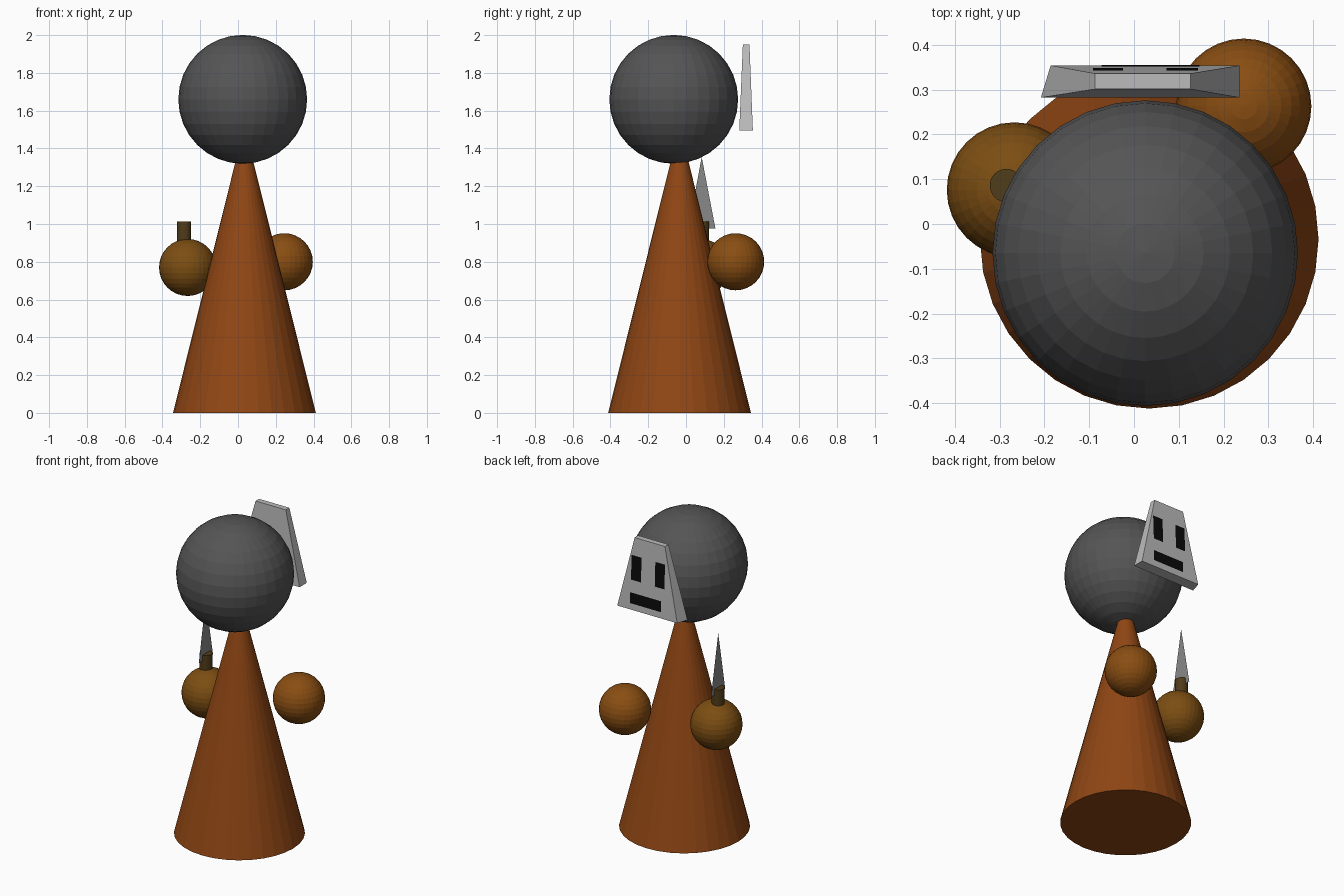
import bpy, bmesh

if "Cube" in bpy.data.objects:
    bpy.data.objects.remove(bpy.data.objects["Cube"])


def paint(obj, name, rgb):
    mat = bpy.data.materials.get(name) or bpy.data.materials.new(name)
    mat.diffuse_color = (*rgb, 1)
    mat.use_nodes = True
    mat.node_tree.nodes["Principled BSDF"].inputs["Base Color"].default_value = mat.diffuse_color
    obj.data.materials.append(mat)
    return obj


def ball(name, loc, radius):
    bpy.ops.mesh.primitive_uv_sphere_add(segments=32, ring_count=16, radius=radius, location=loc)
    obj = bpy.context.object
    obj.name = name
    return obj


def mesh(name, verts, faces):
    me = bpy.data.meshes.new(name)
    me.from_pydata(verts, [], faces)
    bm = bmesh.new()
    bm.from_mesh(me)
    bmesh.ops.recalc_face_normals(bm, faces=bm.faces)
    bm.to_mesh(me)
    bm.free()
    obj = bpy.data.objects.new(name, me)
    bpy.context.collection.objects.link(obj)
    return obj


# Conical body, its tip hidden in the head
bpy.ops.mesh.primitive_cone_add(vertices=32, radius1=0.378, radius2=0, depth=1.52,
                                location=(0.034, -0.034, 0.76))
body = bpy.context.object
body.name = "body"
paint(body, "robe_brown", (0.28, 0.062, 0.007))

# Head and floating hands
paint(ball("head", (0.025, -0.065, 1.66), 0.341), "head_grey", (0.09, 0.09, 0.09))
paint(ball("empty_hand", (0.245, 0.263, 0.80), 0.151), "hand_orange", (0.25, 0.075, 0.006))
paint(ball("knife_hand", (-0.267, 0.076, 0.77), 0.151), "hand_brown", (0.2, 0.075, 0.006))

# Knife: handle and flat triangular blade
bpy.ops.mesh.primitive_cylinder_add(vertices=32, radius=0.037, depth=0.2,
                                    location=(-0.285, 0.086, 0.912))
handle = bpy.context.object
handle.name = "knife_handle"
paint(handle, "handle_brown", (0.08, 0.045, 0.01))
blade = mesh("knife_blade",
             [(-0.285, 0.013, 0.975), (-0.285, 0.156, 0.975), (-0.285, 0.083, 1.355)],
             [(0, 1, 2)])
paint(blade, "blade_grey", (0.25, 0.25, 0.25))

# Tapered mask behind the head, wider at the bottom
mask = mesh("mask",
            [(-0.208, 0.282, 1.495), (0.236, 0.282, 1.495), (0.236, 0.354, 1.495), (-0.186, 0.354, 1.495),
             (-0.087, 0.301, 1.95), (0.126, 0.301, 1.95), (0.126, 0.336, 1.95), (-0.087, 0.336, 1.95)],
            [(0, 1, 2, 3), (4, 5, 6, 7), (0, 1, 5, 4), (1, 2, 6, 5), (2, 3, 7, 6), (3, 0, 4, 7)])
paint(mask, "mask_grey", (0.5, 0.5, 0.5))


# Black eyes and mouth lying on the sloped mask face
def face_y(z):
    return 0.354 - 0.018 * (z - 1.495) / 0.455 + 0.002


for name, x0, x1, z0, z1 in [("left_eye", -0.092, -0.024, 1.683, 1.838),
                             ("right_eye", 0.073, 0.143, 1.683, 1.838),
                             ("mouth", -0.072, 0.146, 1.535, 1.603)]:
    patch = mesh(name, [(x1, face_y(z0), z0), (x0, face_y(z0), z0),
                        (x0, face_y(z1), z1), (x1, face_y(z1), z1)], [(0, 1, 2, 3)])
    paint(patch, "black", (0.003, 0.003, 0.003))
